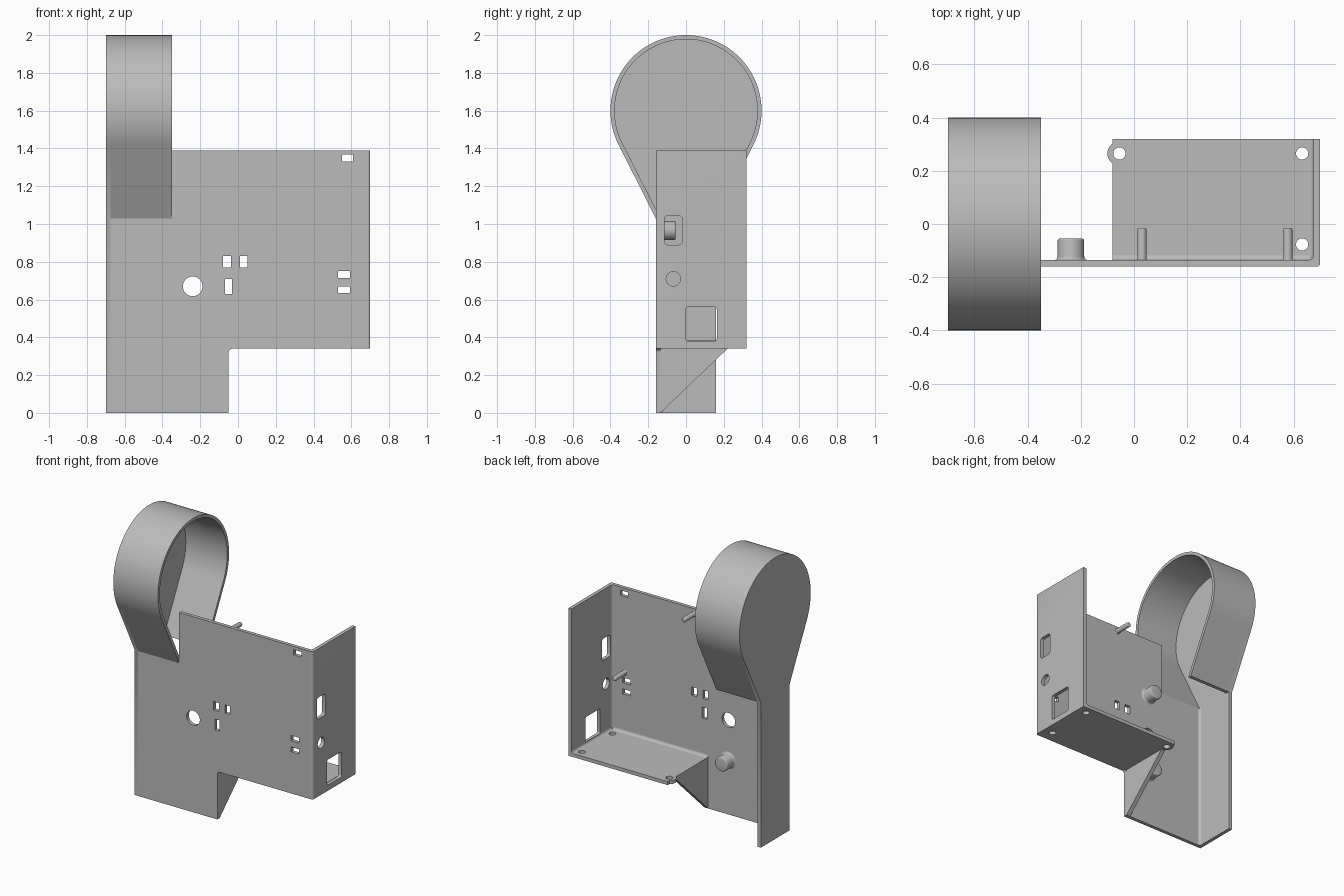
import bpy, bmesh
from math import sin, cos, pi, radians
from mathutils import Vector

cube = bpy.data.objects.get("Cube")
if cube:
    bpy.data.objects.remove(cube, do_unlink=True)

grey = bpy.data.materials.new("light grey plastic")
grey.use_nodes = True
COLOUR = (0.5, 0.5, 0.5, 1)
grey.diffuse_color = COLOUR
grey.node_tree.nodes["Principled BSDF"].inputs["Base Color"].default_value = COLOUR

T = 0.025                    # wall thickness
X0, X1 = -0.7, 0.7           # outer sides
Y0, Y1 = -0.16, 0.32         # front and back
FLOOR, TOP = 0.34, 1.39
HOOD_Z, HOOD_R, NECK = 1.6, 0.4, 1.03
HOOD_X = -0.35


def place(axis, u, v, d):
    return {"x": (d, u, v), "y": (u, d, v), "z": (u, v, d)}[axis]


def finish(name, bm):
    bmesh.ops.recalc_face_normals(bm, faces=bm.faces)
    mesh = bpy.data.meshes.new(name)
    bm.to_mesh(mesh)
    bm.free()
    mesh.materials.append(grey)
    obj = bpy.data.objects.new(name, mesh)
    bpy.context.collection.objects.link(obj)
    return obj


def extrude(name, axis, outline, start, end):
    """Extrude a flat outline along one axis."""
    bm = bmesh.new()
    face = bm.faces.new([bm.verts.new(place(axis, u, v, start)) for u, v in outline])
    out = bmesh.ops.extrude_face_region(bm, geom=[face])
    verts = [g for g in out["geom"] if isinstance(g, bmesh.types.BMVert)]
    bmesh.ops.translate(bm, verts=verts, vec=Vector(place(axis, 0, 0, end - start)))
    return finish(name, bm)


def arc(cu, cv, r, a, b, n):
    angles = [radians(a + (b - a) * i / n) for i in range(n + 1)]
    return [(cu + r * cos(t), cv + r * sin(t)) for t in angles]


def circle(u, v, r, n=32):
    return arc(u, v, r, 0, 360, n)[:-1]


def rect(u0, u1, v0, v1, r=0):
    if not r:
        return [(u0, v0), (u1, v0), (u1, v1), (u0, v1)]
    corners = [(u1 - r, v1 - r), (u0 + r, v1 - r), (u0 + r, v0 + r), (u1 - r, v0 + r)]
    return [p for i, (u, v) in enumerate(corners)
            for p in arc(u, v, r, 90 * i, 90 * i + 90, 5)]


def cut(obj, axis, outlines, start, end):
    """Cut a set of openings through a panel."""
    for outline in outlines:
        cutter = extrude("cutter", axis, outline, start, end)
        mod = obj.modifiers.new("opening", "BOOLEAN")
        mod.operation, mod.solver, mod.object = "DIFFERENCE", "EXACT", cutter
        bpy.context.view_layer.objects.active = obj
        bpy.ops.object.modifier_apply(modifier=mod.name)
        bpy.data.objects.remove(cutter, do_unlink=True)


def peg(name, x, z, radius, length, flare, bevel):
    """Turned stud standing on the inside of the front panel."""
    base = Y0 + T
    profile = [(0, 0)]
    profile += [(radius + flare - u, v) for u, v in
                [(flare * sin(t * pi / 8), flare * (1 - cos(t * pi / 8))) for t in range(5)]]
    profile += arc(radius - bevel, length - bevel, bevel, 0, 90, 4) + [(0, length)]
    bm = bmesh.new()
    verts = [bm.verts.new((x + r, base + h, z)) for r, h in profile]
    edges = [bm.edges.new(pair) for pair in zip(verts, verts[1:])]
    bmesh.ops.spin(bm, geom=verts + edges, cent=(x, base, z), axis=(0, 1, 0),
                   angle=2 * pi, steps=32)
    bmesh.ops.remove_doubles(bm, verts=bm.verts, dist=0.0001)
    return finish(name, bm)


def fillet(name, axis, u, v, su, sv, start, end, r=0.018):
    """Concave strip softening an inside corner."""
    curve = [(u + su * r * (1 - cos(t * pi / 10)), v + sv * r * (1 - sin(t * pi / 10)))
             for t in range(6)]
    return extrude(name, axis, [(u, v)] + curve[::-1], start, end)


# Front panel with leg, hood notch and openings
front = extrude("front_panel", "y", [
    (X0 + T, 0), (-0.05, 0), (-0.05, FLOOR - 0.02)] +
    arc(-0.03, FLOOR - 0.02, 0.02, 180, 90, 5) +
    [(X1 - T, FLOOR), (X1 - T, TOP), (HOOD_X, TOP), (HOOD_X, NECK), (X0 + T, NECK)],
    Y0, Y0 + T)
cut(front, "y", [
    circle(-0.24, 0.67, 0.052),
    rect(0.55, 0.61, 1.33, 1.367), rect(-0.08, -0.038, 0.77, 0.83),
    rect(0.01, 0.05, 0.77, 0.83), rect(-0.07, -0.033, 0.63, 0.708),
    rect(0.53, 0.592, 0.715, 0.752), rect(0.53, 0.592, 0.635, 0.67)], Y0 - 0.1, Y0 + 0.1)

# Socket wall with rounded front corner
socket = extrude("socket_wall", "z", [(X1, Y1), (X1 - T, Y1), (X1 - T, Y0)] +
                 arc(X1 - 0.012, Y0 + 0.012, 0.012, 270, 360, 5), FLOOR, TOP)
cut(socket, "x", [rect(-0.115, -0.02, 0.89, 1.043, 0.018), circle(-0.067, 0.71, 0.038),
                  rect(0, 0.163, 0.38, 0.56, 0.012)], X1 - 0.1, X1 + 0.1)

# Floor with rounded ear and screw holes
ear = arc(-0.055, 0.265, 0.045, 235, 125, 14)
floor = extrude("floor", "z", [(-0.08, Y0 + T)] + ear +
                [(-0.08, Y1), (X1 - T, Y1), (X1 - T, Y0 + T)], FLOOR, FLOOR + T)
cut(floor, "z", [circle(u, v, 0.023) for u, v in
                 [(-0.055, 0.265), (0.632, 0.265), (0.632, -0.077)]], FLOOR - 0.1, FLOOR + 0.1)

# Triangular gusset under the floor
gusset = extrude("gusset", "x", [(Y0 + T, 0), (0.22, FLOOR), (Y0 + T, FLOOR)], -0.08, -0.05)

# Hood shell and the closed side that carries it down to the foot
LEAN = 26.8
outer = [(-Y0, NECK)] + arc(0, HOOD_Z, HOOD_R, -LEAN, 180 + LEAN, 72) + [(Y0, NECK)]
inner = ([(-Y0 - T, NECK)] + arc(0, HOOD_Z, HOOD_R - 0.022, -LEAN, 180 + LEAN, 72) +
         [(Y0 + T, NECK)])
hood = extrude("hood_shell", "x", outer + inner[::-1], X0 + T, HOOD_X)
side = extrude("closed_side", "x", [(Y0, 0), (-Y0, 0)] + outer, X0, X0 + T)

# Speaker bosses and locating pegs
pegs = [peg(f"boss_{i + 1}", -0.237, z, 0.05, 0.08, 0.012, 0.008)
        for i, z in enumerate((0.385, 0.965))]
pegs += [peg(f"locating_pin_{i + 1}", x, z, 0.017, 0.12, 0.005, 0.006)
         for i, (x, z) in enumerate(((0.03, 1.355), (0.578, 0.79)))]

# Softened inside corners
fillets = [
    fillet("side_fillet", "z", X0 + T, Y0 + T, 1, 1, 0, NECK),
    fillet("socket_fillet", "z", X1 - T, Y0 + T, -1, 1, FLOOR + T, TOP),
    fillet("floor_front_fillet", "y", X1 - T, FLOOR + T, -1, 1, Y0 + T, Y1),
    fillet("floor_fillet", "x", Y0 + T, FLOOR + T, 1, 1, -0.08, X1 - T)]

# Smooth the round surfaces, keep edges sharp
bpy.ops.object.select_all(action="DESELECT")
for obj in [front, socket, floor, hood, side] + pegs + fillets:
    obj.select_set(True)
    bpy.context.view_layer.objects.active = obj
bpy.ops.object.shade_smooth_by_angle(angle=radians(35))
